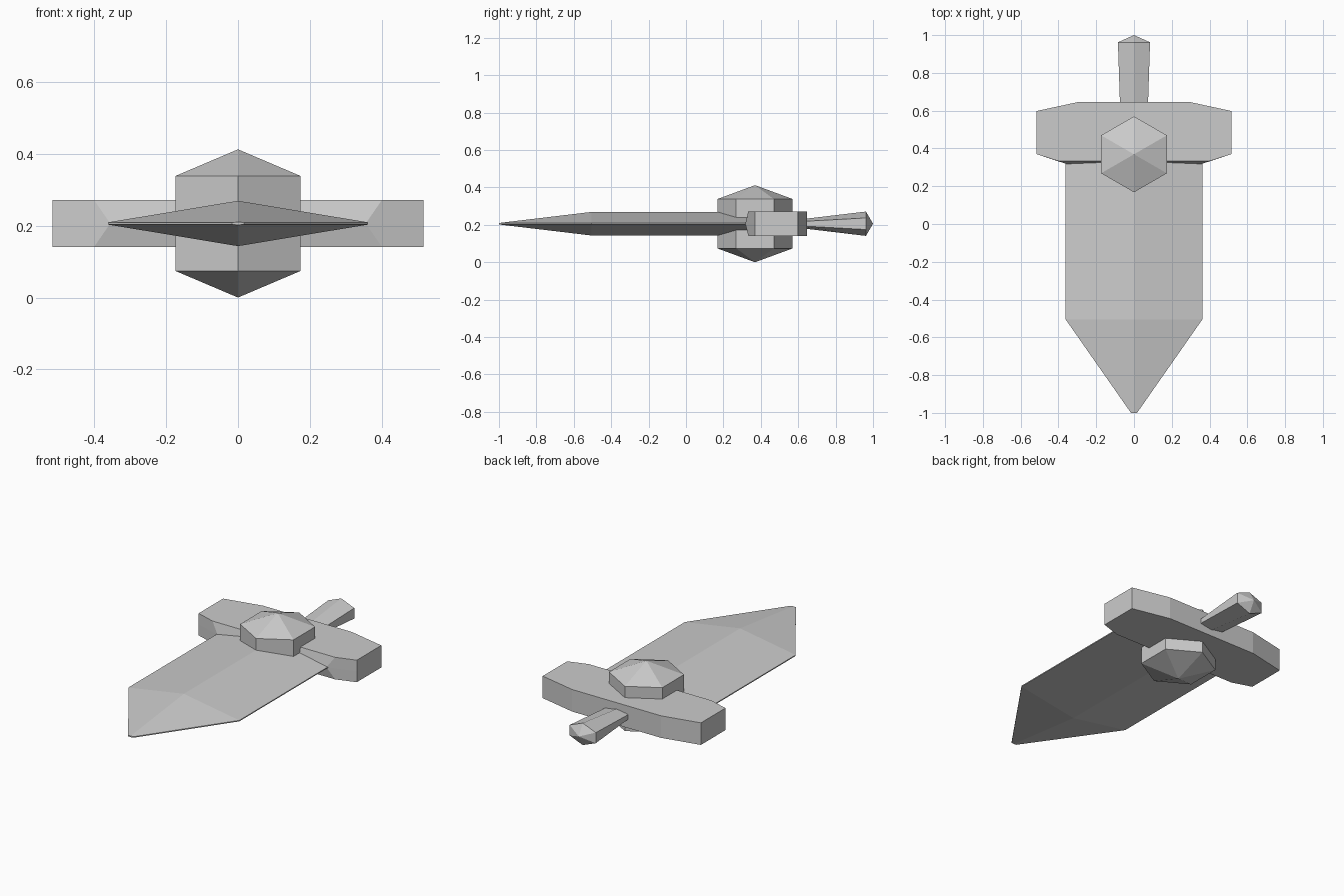
import bpy, bmesh
from math import cos, sin, radians

if "Cube" in bpy.data.objects:
    bpy.data.objects.remove(bpy.data.objects["Cube"])

ZC = 0.206  # height of the symmetry plane


def loft(name, rings):
    """Join equal-sized rings of points into a closed, flat-shaded object."""
    bm = bmesh.new()
    loops = [[bm.verts.new(p) for p in ring] for ring in rings]
    n = len(rings[0])
    for a, b in zip(loops, loops[1:]):
        for i in range(n):
            j = (i + 1) % n
            bm.faces.new((a[i], a[j], b[j], b[i]))
    bm.faces.new(loops[0])
    bm.faces.new(loops[-1])
    bmesh.ops.remove_doubles(bm, verts=bm.verts, dist=0.0002)  # closes apexes
    bmesh.ops.recalc_face_normals(bm, faces=bm.faces)
    mesh = bpy.data.meshes.new(name)
    bm.to_mesh(mesh)
    bm.free()
    obj = bpy.data.objects.new(name, mesh)
    bpy.context.collection.objects.link(obj)
    return obj


def ridge_ring(y, w, h, e):
    """Six-sided section: ridge at +-h, side edge at +-w with half height e."""
    pts = [(0, h), (w, e), (w, -e), (0, -h), (-w, -e), (-w, e)]
    return [(x, y, ZC + z) for x, z in pts]


# Broad diamond-section blade
loft("blade", [
    ridge_ring(0.40, 0.362, 0.063, 0.003),
    ridge_ring(-0.505, 0.362, 0.063, 0.003),
    ridge_ring(-1.0, 0.016, 0.004, 0.003),
])

# Tapered grip with pointed end
loft("grip", [
    ridge_ring(0.60, 0.073, 0.022, 0.011),
    ridge_ring(0.962, 0.085, 0.065, 0.031),
    ridge_ring(1.0, 0, 0, 0),
])


# Cross guard, front edge keeled at mid height
def guard_ring(z, fx, fy):
    half = [(fx, fy), (0.516, 0.37), (0.516, 0.598), (0.29, 0.647)]
    pts = half + [(-x, y) for x, y in reversed(half)]
    return [(x, y, ZC + z) for x, y in pts]


loft("cross_guard", [
    guard_ring(-0.065, 0.40, 0.333),
    guard_ring(0, 0.355, 0.317),
    guard_ring(0.065, 0.40, 0.333),
])


# Hexagonal gem, pointed above and below
def hex_ring(r, z):
    return [(r * sin(radians(60 * i)), 0.369 + r * cos(radians(60 * i)), z)
            for i in range(6)]


loft("gem", [hex_ring(0, 0), hex_ring(0.201, ZC - 0.132),
             hex_ring(0.201, ZC + 0.132), hex_ring(0, 2 * ZC)])
